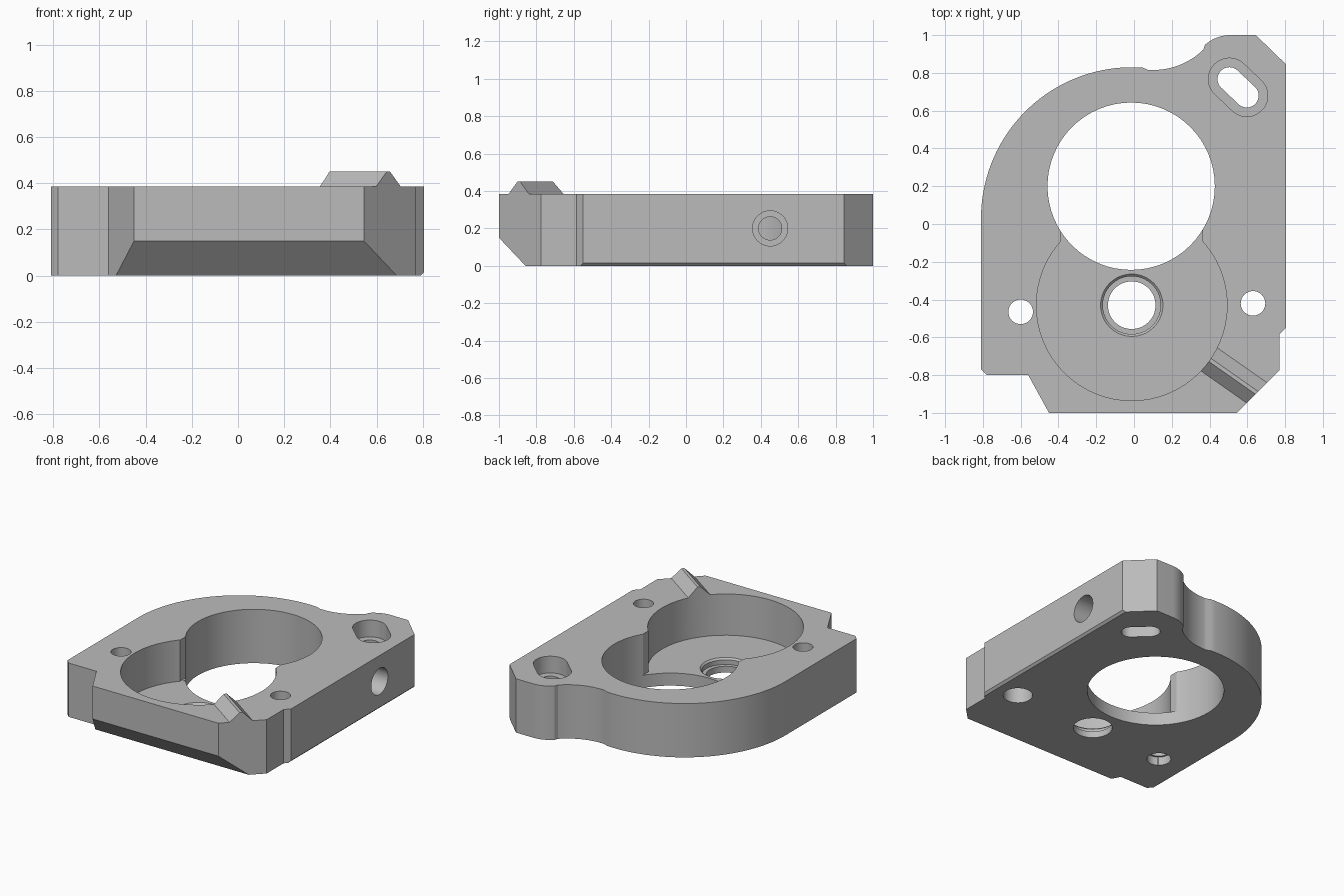
import bpy, bmesh
from math import sin, cos, radians, pi
from mathutils import Matrix, Vector

cube = bpy.data.objects.get("Cube")
if cube:
    bpy.data.objects.remove(cube, do_unlink=True)

TOP, CREST, FLOOR = 0.385, 0.45, 0.09
HOLE, POCKET = (-0.015, 0.2), (-0.012, -0.43)

grey = bpy.data.materials.new("plain_grey")
grey.use_nodes = True
grey.diffuse_color = (0.5, 0.5, 0.5, 1)
grey.node_tree.nodes["Principled BSDF"].inputs["Base Color"].default_value = (0.5, 0.5, 0.5, 1)


def make(name, bm):
    bmesh.ops.recalc_face_normals(bm, faces=bm.faces)
    mesh = bpy.data.meshes.new(name)
    bm.to_mesh(mesh)
    bm.free()
    obj = bpy.data.objects.new(name, mesh)
    bpy.context.collection.objects.link(obj)
    mesh.materials.append(grey)
    return obj


def arc(cx, cy, r, start, end, n):
    angles = [radians(start + (end - start) * i / n) for i in range(n + 1)]
    return [(cx + r * cos(a), cy + r * sin(a)) for a in angles]


def prism(points, z0, z1):
    bm = bmesh.new()
    face = bm.faces.new([bm.verts.new((x, y, z0)) for x, y in points])
    new = bmesh.ops.extrude_face_region(bm, geom=[face])["geom"]
    bmesh.ops.translate(bm, vec=(0, 0, z1 - z0), verts=[v for v in new if isinstance(v, bmesh.types.BMVert)])
    return bm


def box(x0, x1, y0, y1, z0, z1):
    return prism([(x0, y0), (x1, y0), (x1, y1), (x0, y1)], z0, z1)


def cone(x, y, z0, z1, r0, r1=None):
    bm = bmesh.new()
    bmesh.ops.create_cone(bm, cap_ends=True, segments=64, radius1=r0, radius2=r1 or r0,
                          depth=z1 - z0, matrix=Matrix.Translation((x, y, (z0 + z1) / 2)))
    return bm


def cut(target, bm_or_obj):
    tool = bm_or_obj if isinstance(bm_or_obj, bpy.types.Object) else make("cutter", bm_or_obj)
    tool.hide_render = True
    mod = target.modifiers.new("cut", "BOOLEAN")
    mod.operation, mod.solver, mod.object = "DIFFERENCE", "EXACT", tool
    bpy.context.view_layer.objects.active = target
    bpy.ops.object.modifier_apply(modifier=mod.name)
    bpy.data.objects.remove(tool, do_unlink=True)


# Plate outline, extruded up to the crest of the ridges
outline = [(-0.45, -1), (0.545, -1), (0.77, -0.775), (0.77, -0.585), (0.805, -0.55),
           (0.805, 0.845), (0.645, 1)]
outline += arc(0.51, 0.8, 0.2, 90, 132, 10)
outline += arc(0.1, 1.2, 0.385, 314, 266, 14)
outline += arc(-0.01, 0.03, 0.8, 86, 180, 36)
outline += [(-0.81, -0.77), (-0.78, -0.8), (-0.56, -0.8)]
bm = prism(outline, 0, CREST)

# Lower front slope and the fine lower bevel on the side
for point, normal in (((0, -1, 0.15), (0, -0.15, -0.142)), ((0.805, 0, 0.015), (1, 0, -1))):
    res = bmesh.ops.bisect_plane(bm, geom=bm.verts[:] + bm.edges[:] + bm.faces[:],
                                 plane_co=point, plane_no=Vector(normal).normalized(), clear_outer=True)
    edges = [e for e in res["geom_cut"] if isinstance(e, bmesh.types.BMEdge)]
    bmesh.ops.contextual_create(bm, geom=edges)
body = make("mounting_plate", bm)

# Lower the top face everywhere except along two radial ridges
slab = make("top_slab", box(-1.5, 1.5, -1.5, 1.5, TOP, 0.7))
for angle in (205.2, -35):
    drop = 0.1
    w0, w1 = 0.075 + drop, 0.01
    bm = bmesh.new()
    profile = [(-w0, TOP - drop), (w0, TOP - drop), (w1, CREST), (w1, 0.8), (-w1, 0.8), (-w1, CREST)]
    face = bm.faces.new([bm.verts.new((0.3, y, z)) for y, z in profile])
    new = bmesh.ops.extrude_face_region(bm, geom=[face])["geom"]
    bmesh.ops.translate(bm, vec=(0.9, 0, 0), verts=[v for v in new if isinstance(v, bmesh.types.BMVert)])
    bm.transform(Matrix.Translation((*POCKET, 0)) @ Matrix.Rotation(radians(angle), 4, "Z"))
    cut(slab, bm)
cut(body, slab)

# Large through hole, round pocket and the flattened corners between them
cut(body, cone(*POCKET, FLOOR, 0.8, 0.505))
cut(body, cone(*HOLE, -0.2, 0.9, 0.443))
cut(body, box(-0.39, 0.363, -0.105, -0.025, FLOOR + 0.001, 0.85))

# Stepped bore with a bevelled rim in the pocket floor
cut(body, cone(*POCKET, -0.1, 0.3, 0.126))
cut(body, cone(*POCKET, 0.045, 0.31, 0.153))
cut(body, cone(*POCKET, 0.077, 0.103, 0.152, 0.178))

# Screw holes with wider seats underneath
for x, y, seat, depth in ((-0.6, -0.465, 0.078, 0.06), (0.63, -0.42, 0.095, 0.12)):
    cut(body, cone(x, y, -0.1, 0.7, 0.065))
    cut(body, cone(x, y, -0.15, depth, seat))

# Slanted slot with a wide upper recess
for r, z in ((0.063, -0.1), (0.111, TOP - 0.12)):
    slot = arc(0.505, 0.767, r, 45, 225, 24) + arc(0.597, 0.68, r, 225, 405, 24)
    cut(body, prism(slot, z, 0.7))

# Stepped cross hole in the side
for x0, x1, r0, r1 in ((0.3, 0.95, 0.062, 0.062), (0.62, 0.96, 0.094, 0.094), (0.794, 0.816, 0.093, 0.115)):
    bm = cone(0, 0, x0, x1, r0, r1)
    bm.transform(Matrix.Translation((0, 0.45, 0.2)) @ Matrix.Rotation(pi / 2, 4, "Y"))
    cut(body, bm)

# Smooth the round walls, keep the edges sharp
bpy.ops.object.select_all(action="DESELECT")
body.select_set(True)
bpy.context.view_layer.objects.active = body
bpy.ops.object.shade_smooth_by_angle(angle=radians(25))
